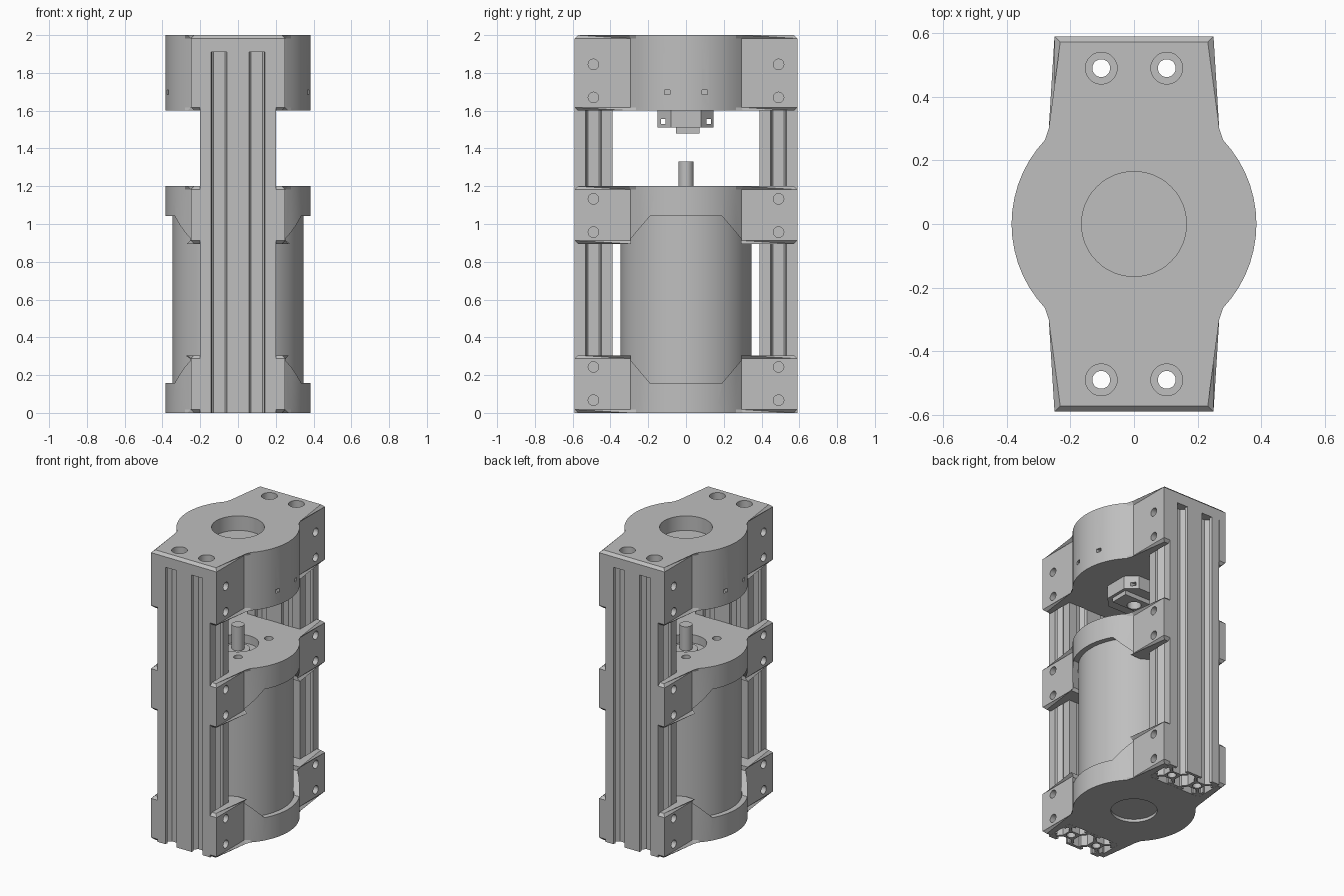
import bpy, bmesh, math
from mathutils import Matrix, Vector

if "Cube" in bpy.data.objects:
    bpy.data.objects.remove(bpy.data.objects["Cube"])

grey = bpy.data.materials.new("grey")
grey.diffuse_color = (0.52, 0.52, 0.52, 1)
grey.use_nodes = True
grey.node_tree.nodes["Principled BSDF"].inputs["Base Color"].default_value = grey.diffuse_color
AXIS = {"z": lambda a, b, c: (a, b, c), "x": lambda a, b, c: (c, a, b)}


def new_object(name, bm):
    bmesh.ops.recalc_face_normals(bm, faces=bm.faces[:])
    me = bpy.data.meshes.new(name)
    bm.to_mesh(me)
    bm.free()
    ob = bpy.data.objects.new(name, me)
    bpy.context.collection.objects.link(ob)
    me.materials.append(grey)
    return ob


def add_prism(bm, pts, lo, hi, axis="z", chamfer=0):
    """Extrude a closed 2D outline from lo to hi along an axis."""
    f = AXIS[axis]
    a = [bm.verts.new(f(u, v, lo)) for u, v in pts]
    b = [bm.verts.new(f(u, v, hi)) for u, v in pts]
    n = len(pts)
    caps = [bm.faces.new(a[::-1]), bm.faces.new(b)]
    for i in range(n):
        j = (i + 1) % n
        bm.faces.new((a[i], a[j], b[j], b[i]))
    if chamfer:
        edges = [e for c in caps for e in c.edges]
        bmesh.ops.bevel(bm, geom=edges, offset=chamfer, segments=1,
                        profile=0.5, affect='EDGES')


def circle(u, v, r, n=32):
    return [(u + r * math.cos(2 * math.pi * i / n),
             v + r * math.sin(2 * math.pi * i / n)) for i in range(n)]


def rect(u0, u1, v0, v1):
    return [(u0, v0), (u1, v0), (u1, v1), (u0, v1)]


def solid(name, *prisms):
    bm = bmesh.new()
    for p in prisms:
        add_prism(bm, *p)
    return new_object(name, bm)


def cut(ob, *prisms):
    """Subtract a set of separate prisms."""
    tool = solid("cutter", *prisms)
    tool.hide_render = True
    mod = ob.modifiers.new("cut", 'BOOLEAN')
    mod.operation, mod.solver, mod.object = 'DIFFERENCE', 'EXACT', tool
    bpy.context.view_layer.objects.active = ob
    bpy.ops.object.modifier_apply(modifier=mod.name)
    bpy.data.objects.remove(tool)


# Shared bracket outline: a disc with a rectangular arm at front and back
R, ARM, END = 0.385, 0.25, 0.59
A0 = math.acos(ARM / R)
arc = [(R * math.cos(A0 * (i / 8 - 1)), R * math.sin(A0 * (i / 8 - 1))) for i in range(17)]
half = [(ARM, -END)] + arc + [(ARM, END)]
OUTLINE = half + [(-x, -y) for x, y in half]


def bracket(name, height, pocket_top, hole_z):
    """Chamfered body with rail pockets and side screw holes."""
    bm = bmesh.new()
    add_prism(bm, OUTLINE, 0, height, "z", 0.018)
    ob = new_object(name, bm)
    cut(ob, *[(rect(-0.201, 0.201, *y), -0.1, pocket_top)
              for y in ((-0.7, -0.389), (0.389, 0.7))])
    cut(ob, *[(circle(y, z, 0.028, 20), -0.4, 0.4, "x")
              for y in (-0.49, 0.49) for z in hole_z])
    return ob


def motor_bracket(name):
    """Cup for the motor, with its wall lowered at both sides."""
    ob = bracket(name, 0.305, 0.5, (0.067, 0.243))
    cut(ob, (circle(0, 0, 0.349, 64), 0.06, 0.5))
    cut(ob, ([(-0.29, 0.5), (-0.29, 0.275), (-0.19, 0.157), (0.19, 0.157),
              (0.29, 0.275), (0.29, 0.5)], -0.5, 0.5, "x"))
    return ob


# Lower motor bracket with a shallow round recess underneath
lower = motor_bracket("lower_motor_bracket")
cut(lower, (circle(0, 0, 0.145, 48), -0.1, 0.02))

# Upper motor bracket: upside down, with shaft opening and screw holes
upper = motor_bracket("upper_motor_bracket")
cut(upper, (circle(0, 0, 0.13, 48), -0.1, 0.1),
    *[(circle(0.205 * math.cos(t), 0.205 * math.sin(t), 0.028, 20), -0.1, 0.1)
      for t in map(math.radians, (55, 125, 235, 305))])
upper.data.transform(Matrix.Translation((0, 0, 1.2)) @ Matrix.Rotation(math.pi, 4, 'X'))

# Top bracket: bearing recess, counterbored rail screws, small side windows
top = bracket("top_bracket", 0.4, 0.31, (0.07, 0.245))
corners = [(x, y) for x in (-0.103, 0.103) for y in (-0.49, 0.49)]
cut(top, (circle(0, 0, 0.165, 48), 0.3, 0.5),
    *[(circle(x, y, 0.05, 28), 0.345, 0.5) for x, y in corners])
cut(top, *[(circle(x, y, 0.028, 20), 0.2, 0.36) for x, y in corners])
cut(top, *[(rect(y - 0.015, y + 0.015, 0.085, 0.11), s * 0.37 - 0.06, s * 0.37 + 0.06, "x")
           for y in (-0.1, 0.1) for s in (-1, 1)])
top.data.transform(Matrix.Translation((0, 0, 1.6)))

# Coupling hub hanging below the top bracket
hub = solid("hub", ([(0.15, -0.08), (0.15, 0.08), (0.08, 0.145), (-0.08, 0.145),
                     (-0.15, 0.08), (-0.15, -0.08), (-0.08, -0.15), (0.08, -0.15)],
                    1.51, 1.605))
cut(hub, (circle(0, 0, 0.045), 1.4, 1.59))
cut(hub, *[(rect(y - 0.012, y + 0.012, 1.53, 1.555), -0.3, 0.3, "x") for y in (-0.12, 0.12)])
clamp = solid("hub_clamp", (rect(-0.13, 0.13, -0.053, 0.072), 1.48, 1.602))
cut(clamp, (circle(0, 0, 0.045), 1.4, 1.59))

# Slotted rails, front and back
slot = [(-0.042, 0), (-0.038, 0.018), (-0.058, 0.018), (-0.058, 0.03), (-0.03, 0.058)]
slot += [(-u, d) for u, d in slot[::-1]]
side = [(-0.2, -0.1)] + [(c + u, d - 0.1) for c in (-0.1, 0.1) for u, d in slot]
side += [(0.2, -0.1)] + [(0.2 - d, u) for u, d in slot]
profile = side + [(-x, -y) for x, y in side]
cavity = [(0.028, -0.08), (0.028, -0.06), (0.055, -0.03), (0.055, 0.03), (0.028, 0.06), (0.028, 0.08)]
cavity += [(-x, -y) for x, y in cavity]
for name, y in (("front_rail", -0.49), ("back_rail", 0.49)):
    rail = solid(name, (profile, 0, 1.91))
    cut(rail, (cavity, -0.1, 2), *[(circle(x, 0, 0.028, 20), -0.1, 2) for x in (-0.103, 0.103)])
    rail.data.transform(Matrix.Translation((0, y, 0)))

# Motor body, front boss and shaft
solid("motor_body", (circle(0, 0, 0.347, 64), 0.055, 1.142))
solid("motor_boss", (circle(0, 0, 0.075, 32), 1.13, 1.165))
solid("motor_shaft", (circle(0, 0, 0.04, 32), 1.13, 1.33))

# Smooth the round walls while keeping edges crisp
bpy.ops.object.select_all(action='DESELECT')
for ob in bpy.context.scene.objects:
    ob.select_set(True)
bpy.context.view_layer.objects.active = top
bpy.ops.object.shade_smooth_by_angle(angle=math.radians(25))
